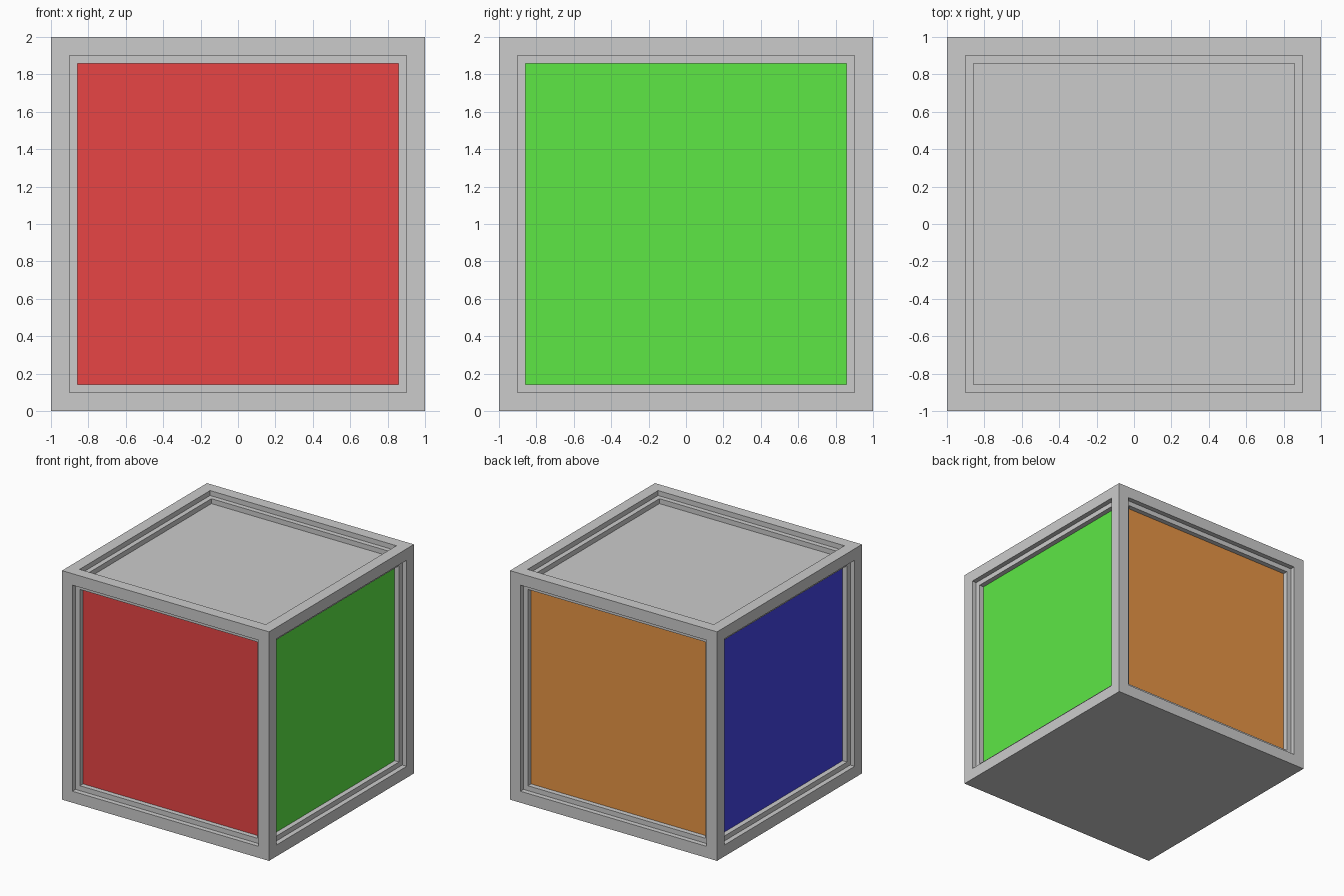
import bpy, bmesh
from mathutils import Vector

if "Cube" in bpy.data.objects:
    bpy.data.objects.remove(bpy.data.objects["Cube"])

RIM, STEP, DEPTH = 0.1, 0.043, 0.043

mesh = bpy.data.meshes.new("stepped_cube")
cube = bpy.data.objects.new("stepped_cube", mesh)
bpy.context.collection.objects.link(cube)


def add_material(name, color):
    mat = bpy.data.materials.new(name)
    mat.diffuse_color = (*color, 1)
    mat.use_nodes = True
    mat.node_tree.nodes["Principled BSDF"].inputs["Base Color"].default_value = mat.diffuse_color
    mesh.materials.append(mat)


# Material slots: grey body, then one colour per side panel
add_material("grey", (0.8, 0.8, 0.8))
add_material("red", (0.8, 0.06, 0.06))
add_material("green", (0.11, 0.8, 0.06))
add_material("orange", (0.8, 0.3, 0.06))
add_material("blue", (0.06, 0.06, 0.8))
panel_slots = {(0, -1, 0): 1, (1, 0, 0): 2, (0, 1, 0): 3, (-1, 0, 0): 4}

# Solid cube standing on the ground
bm = bmesh.new()
bmesh.ops.create_cube(bm, size=2)
bmesh.ops.translate(bm, verts=bm.verts, vec=(0, 0, 1))
bm.normal_update()

# Two-step recess on every side except the flat base
for face in [f for f in bm.faces if f.normal.z > -0.5]:
    normal = Vector(face.normal)
    for width in (RIM, STEP):
        bmesh.ops.inset_region(bm, faces=[face], thickness=width, use_even_offset=True)
        # Sink the inner face, with straight walls
        face = bmesh.ops.extrude_discrete_faces(bm, faces=[face])["faces"][0]
        bmesh.ops.translate(bm, verts=face.verts, vec=-normal * DEPTH)
    face.material_index = panel_slots.get(tuple(round(c) for c in normal), 0)

bm.normal_update()
bm.to_mesh(mesh)
bm.free()
